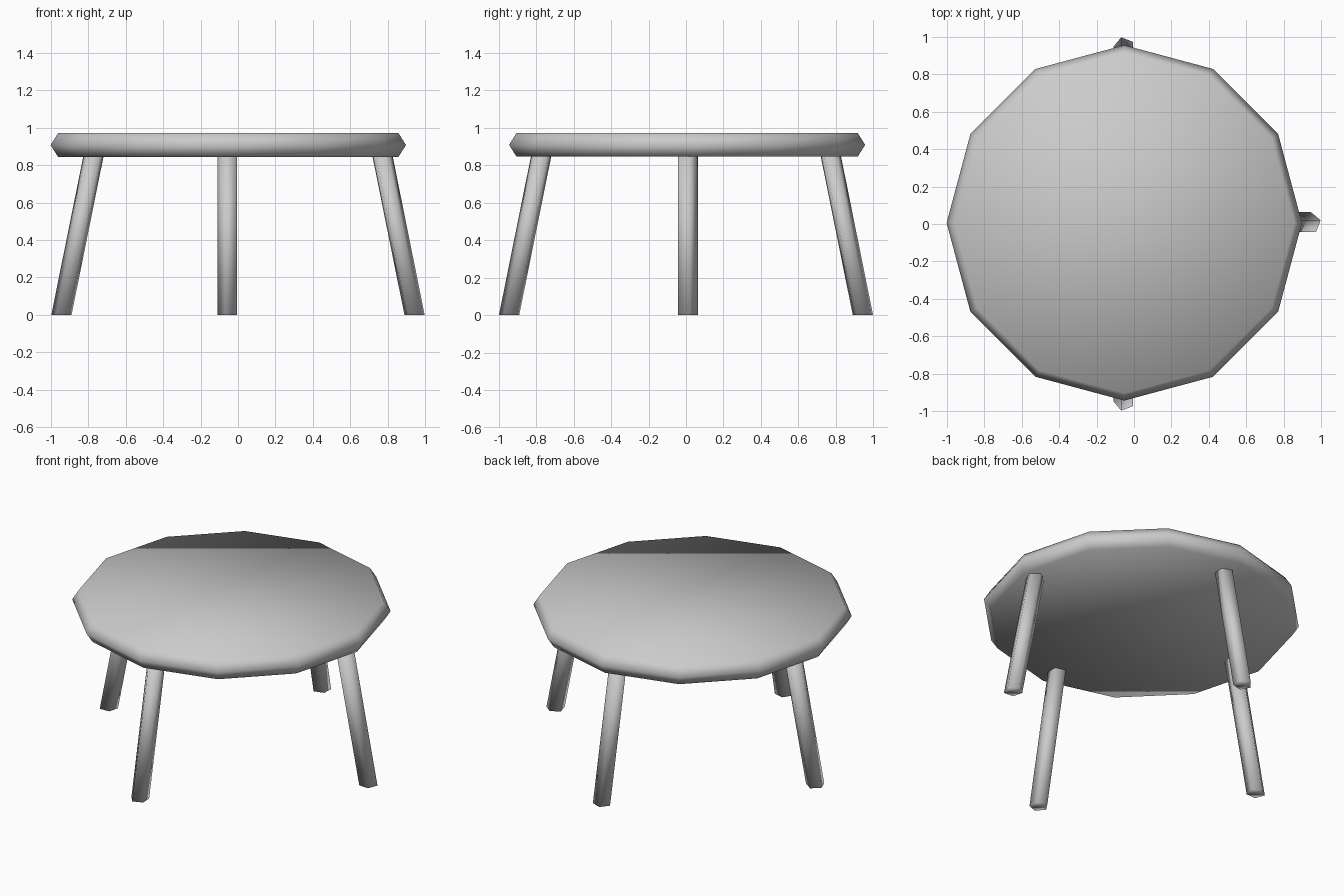
import bpy, bmesh
from math import cos, sin, tau, radians

cube = bpy.data.objects.get("Cube")
if cube:
    bpy.data.objects.remove(cube)

grey = bpy.data.materials.new("plain grey")
grey.use_nodes = True
colour = (0.6, 0.6, 0.6, 1)
grey.diffuse_color = colour
grey.node_tree.nodes["Principled BSDF"].inputs["Base Color"].default_value = colour


def loft(name, rings, sides, start=0, flip=False):
    """Stack polygon rings (x, y, z, radius), cap both ends, shade smooth."""
    bm = bmesh.new()
    turn = -1 if flip else 1
    loops = []
    for x, y, z, r in rings:
        angles = [start + turn * tau * i / sides for i in range(sides)]
        loops.append([bm.verts.new((x + r * cos(a), y + r * sin(a), z)) for a in angles])
    for low, high in zip(loops, loops[1:]):
        for i in range(sides):
            j = (i + 1) % sides
            bm.faces.new((low[i], low[j], high[j], high[i]))
    bm.faces.new(loops[0][::-1])
    bm.faces.new(loops[-1])
    bmesh.ops.recalc_face_normals(bm, faces=bm.faces)
    for face in bm.faces:
        face.smooth = True
    mesh = bpy.data.meshes.new(name)
    bm.to_mesh(mesh)
    bm.free()
    mesh.materials.append(grey)
    obj = bpy.data.objects.new(name, mesh)
    bpy.context.collection.objects.link(obj)
    return obj


# Twelve-sided top with a bevelled rim
CX, CY = -0.052, 0.006
loft("table_top", [(CX, CY, 0.845, 0.91), (CX, CY, 0.908, 0.95), (CX, CY, 0.972, 0.91)], 12)

# Four splayed five-sided legs, opposite legs mirrored
FOOT, HEAD, R = 0.943, 0.772, 0.057
for name, dx, dy, start, flip in (
    ("right_side_leg", -1, 0, 165, True),
    ("left_side_leg", 1, 0, 15, False),
    ("back_leg", 0, 1, 105, False),
    ("front_leg", 0, -1, 255, True),
):
    ox, oy = (0, CY) if dx else (CX - 0.002, 0)
    rings = [(ox + dx * d, oy + dy * d, z, R) for d, z in ((FOOT, 0), (HEAD, 0.848))]
    loft(name, rings, 5, radians(start), flip)
